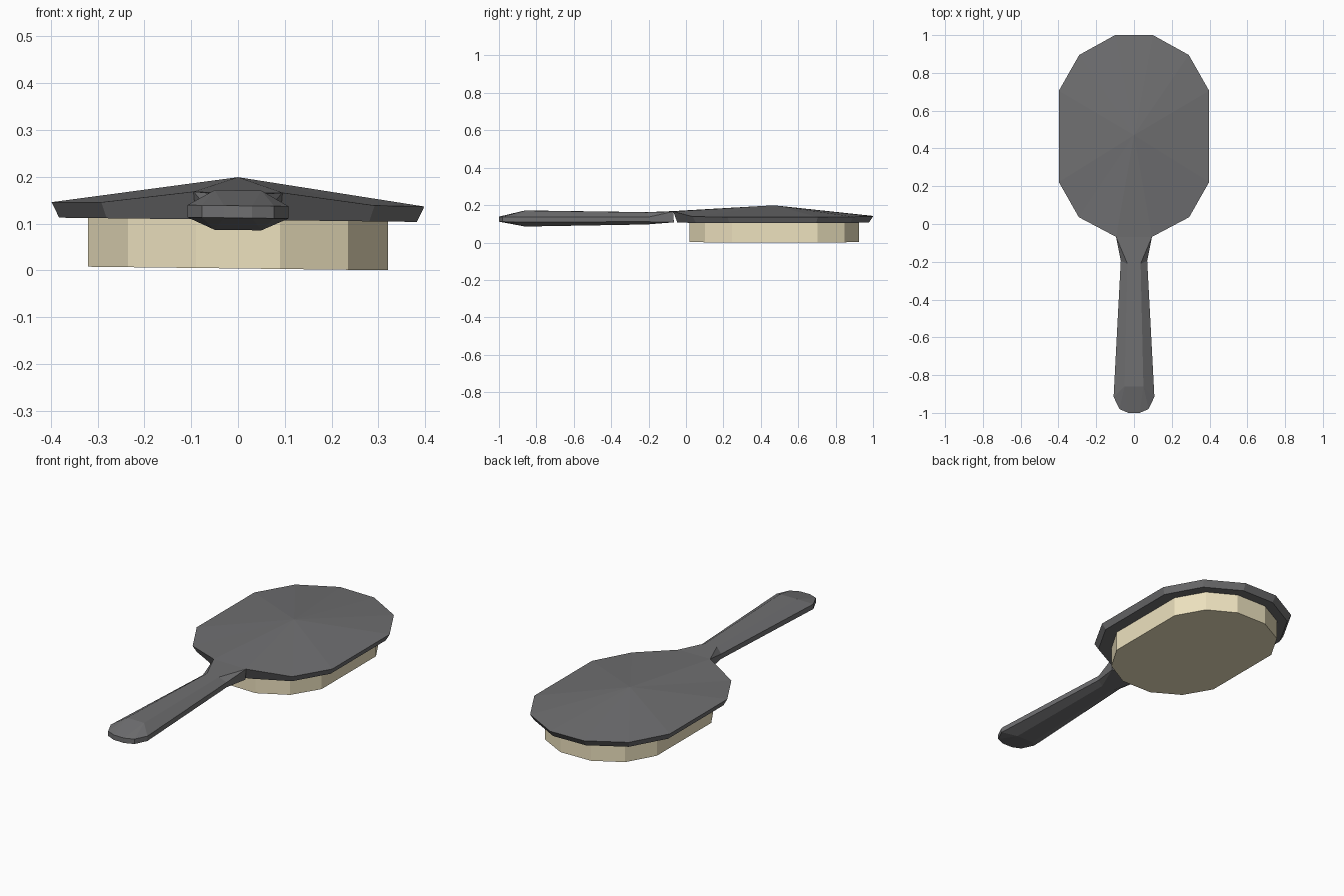
import bpy, bmesh

if "Cube" in bpy.data.objects:
    bpy.data.objects.remove(bpy.data.objects["Cube"])

TILT = 0.0118  # the whole brush leans very slightly to the right


def material(name, rgb):
    mat = bpy.data.materials.new(name)
    mat.diffuse_color = (*rgb, 1)
    mat.use_nodes = True
    mat.node_tree.nodes["Principled BSDF"].inputs["Base Color"].default_value = mat.diffuse_color
    return mat


def mirrored(half):
    """Right-hand outline points mirrored into a closed loop."""
    return half + [(-p[0], *p[1:]) for p in reversed(half)]


def loft(name, levels, mat, apex=None):
    """Skin stacked outlines from bottom to top, with flat or pointed top."""
    bm = bmesh.new()
    loops = [[bm.verts.new((x, y, z - TILT * x)) for x, y, z in lv] for lv in levels]
    n = len(loops[0])
    for a, b in zip(loops, loops[1:]):
        for i in range(n):
            j = (i + 1) % n
            bm.faces.new((a[i], a[j], b[j], b[i]))
    bm.faces.new(loops[0])
    if apex:
        tip = bm.verts.new(apex)
        for i in range(n):
            bm.faces.new((loops[-1][i], loops[-1][(i + 1) % n], tip))
    else:
        bm.faces.new(loops[-1])
    bmesh.ops.remove_doubles(bm, verts=bm.verts, dist=0.0005)
    bmesh.ops.recalc_face_normals(bm, faces=bm.faces)
    mesh = bpy.data.meshes.new(name)
    bm.to_mesh(mesh)
    bm.free()
    mesh.materials.append(mat)
    obj = bpy.data.objects.new(name, mesh)
    bpy.context.collection.objects.link(obj)
    return obj


dark = material("dark_plastic", (0.16, 0.16, 0.165))
cream = material("cream_bristle", (0.85, 0.76, 0.52))

# Head: twelve-sided rim, chamfered underneath, shallow pointed back
rim = mirrored([(0.095, -0.068, 0.167), (0.292, 0.036, 0.142), (0.398, 0.222, 0.141),
                (0.398, 0.705, 0.141), (0.29, 0.895, 0.141), (0.1, 1.0, 0.141)])
under = [(x * 0.96, 0.466 + (y - 0.466) * 0.96, 0.108) for x, y, z in rim]
loft("head", [under, rim], dark, apex=(0, 0.47, 0.199))

# Bristle block: straight twelve-sided prism
block = mirrored([(0.09, 0.02), (0.235, 0.102), (0.32, 0.245),
                  (0.32, 0.702), (0.235, 0.848), (0.09, 0.926)])
loft("bristles", [[(x, y, z) for x, y in block] for z in (0.004, 0.11)], cream)

# Handle: bottom flat, two side outlines, top flat, flaring toward the neck
side = [(0.108, -0.915), (0.077, -0.98), (0.03, -1.0)]
bottom = mirrored([(0.09, -0.065, 0.109), (0.035, -0.21, 0.097)] + [(0.05, -0.86, 0.086)] * 3)
lower = mirrored([(0.09, -0.065, 0.109), (0.07, -0.195, 0.112)] + [(x, y, 0.112) for x, y in side])
upper = mirrored([(0.095, -0.068, 0.167), (0.07, -0.195, 0.138)] + [(x, y, 0.138) for x, y in side])
top = mirrored([(0.095, -0.068, 0.167), (0.035, -0.21, 0.162)] + [(0.05, -0.86, 0.171)] * 3)
loft("handle", [bottom, lower, upper, top], dark)
